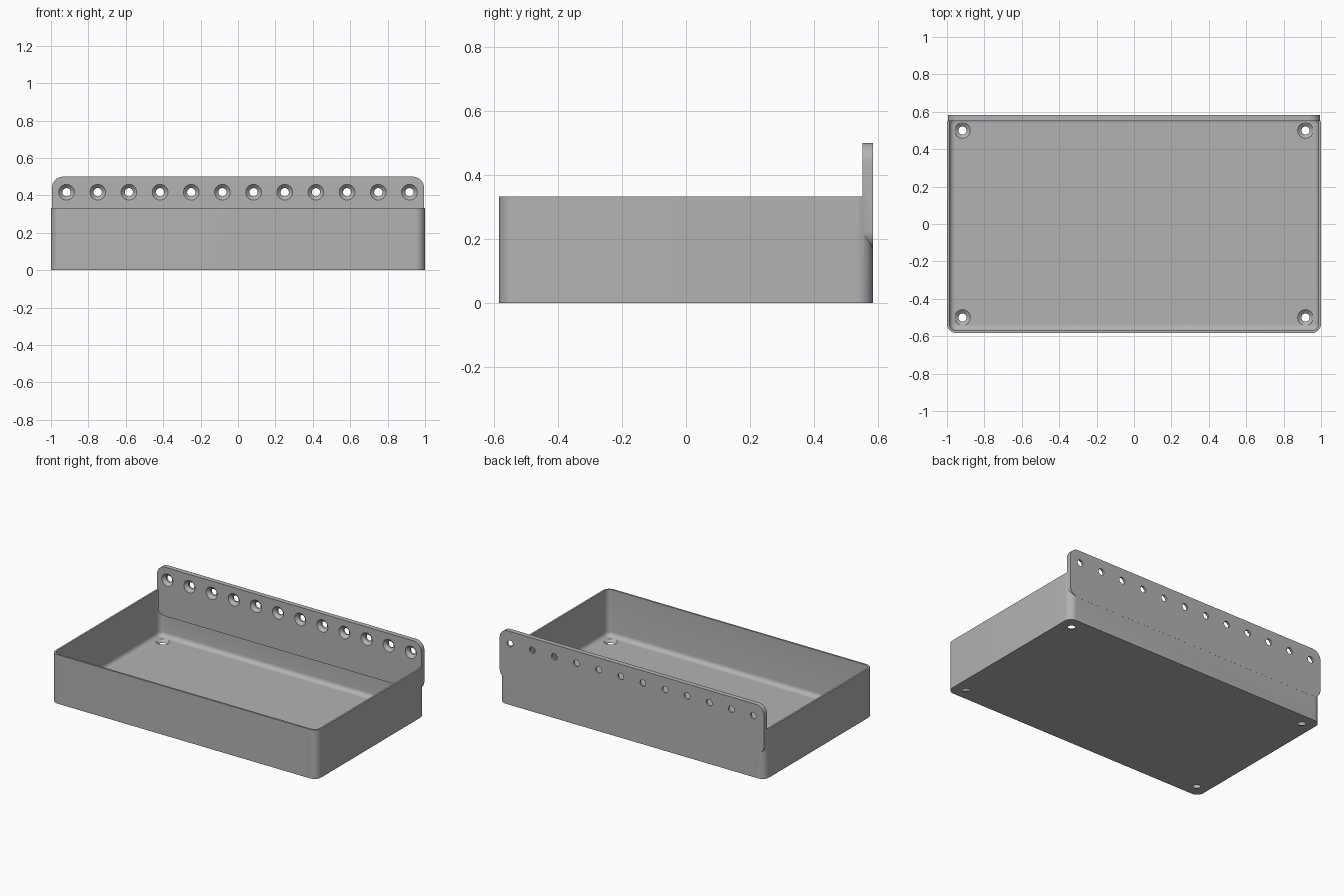
import bpy, bmesh
from math import sin, cos, pi, radians
from mathutils import Vector, Matrix

if "Cube" in bpy.data.objects:
    bpy.data.objects.remove(bpy.data.objects["Cube"])

HALF_X, HALF_Y, HEIGHT = 1.0, 0.583, 0.333
WALL, FLOOR, CORNER, FILLET = 0.0125, 0.017, 0.05, 0.03
PLATE_X, PLATE_FRONT, PLATE_LOW, PLATE_TOP = 0.995, 0.55, 0.167, 0.5
HEAD, SHANK = 0.042, 0.022

grey = bpy.data.materials.new("grey plastic")
grey.use_nodes = True
grey.diffuse_color = (0.45, 0.45, 0.45, 1)
grey.node_tree.nodes["Principled BSDF"].inputs["Base Color"].default_value = (0.45, 0.45, 0.45, 1)


def rounded_rect(hx, hy, r, z, steps=10):
    """Ring of points around a rounded rectangle."""
    ring = []
    for q, (sx, sy) in enumerate([(1, 1), (-1, 1), (-1, -1), (1, -1)]):
        for i in range(steps + 1):
            a = (q + i / steps) * pi / 2
            ring.append(Vector((sx * (hx - r) + r * cos(a), sy * (hy - r) + r * sin(a), z)))
    return ring


def circle(r, z, steps=32):
    return [Vector((r * cos(2 * pi * i / steps), r * sin(2 * pi * i / steps), z)) for i in range(steps)]


def loft(bm, rings, matrix=Matrix()):
    """Closed solid through successive rings, capped at both ends."""
    rows = [[bm.verts.new(matrix @ p) for p in ring] for ring in rings]
    n = len(rows[0])
    for low, high in zip(rows, rows[1:]):
        for i in range(n):
            j = (i + 1) % n
            bm.faces.new((low[i], low[j], high[j], high[i]))
    bm.faces.new(rows[0][::-1])
    bm.faces.new(rows[-1])


def make_object(name, bm):
    bmesh.ops.recalc_face_normals(bm, faces=bm.faces[:])
    mesh = bpy.data.meshes.new(name)
    bm.to_mesh(mesh)
    bm.free()
    mesh.materials.append(grey)
    obj = bpy.data.objects.new(name, mesh)
    bpy.context.collection.objects.link(obj)
    return obj


def combine(target, other, operation):
    mod = target.modifiers.new(operation.lower(), "BOOLEAN")
    mod.operation, mod.solver, mod.object = operation, "EXACT", other
    bpy.ops.object.select_all(action="DESELECT")
    bpy.context.view_layer.objects.active = target
    target.select_set(True)
    bpy.ops.object.modifier_apply(modifier=mod.name)
    bpy.data.objects.remove(other)


# Open tray with a filleted inner floor
bm = bmesh.new()
rings = [rounded_rect(HALF_X, HALF_Y, CORNER, z) for z in (0, HEIGHT)]
rings.append(rounded_rect(HALF_X - WALL, HALF_Y - WALL, CORNER - WALL, HEIGHT))
for i in range(7):
    a = i / 6 * pi / 2
    inset = WALL + FILLET * (1 - cos(a))
    rings.append(rounded_rect(HALF_X - inset, HALF_Y - inset, CORNER - inset,
                              FLOOR + FILLET * (1 - sin(a))))
loft(bm, rings)
tray = make_object("tray_with_hanging_plate", bm)

# Upright plate with rounded corners, standing along the back wall
upright = Matrix.Translation((0, 0, (PLATE_LOW + PLATE_TOP) / 2)) @ Matrix.Rotation(pi / 2, 4, "X")
bm = bmesh.new()
loft(bm, [rounded_rect(PLATE_X, (PLATE_TOP - PLATE_LOW) / 2, 0.06, -y)
          for y in (HALF_Y + 0.0004, PLATE_FRONT)], upright)
combine(tray, make_object("plate", bm), "UNION")

# Countersunk screw holes: a row through the plate, one per floor corner
bm = bmesh.new()


def drill(matrix, depth):
    extra = 0.005
    slope = (HEAD - SHANK) / depth
    loft(bm, [circle(SHANK, -0.05), circle(SHANK, -depth),
              circle(HEAD + slope * extra, extra)], matrix)


for i in range(12):
    x = (i - 5.5) / 6
    drill(Matrix.Translation((x, PLATE_FRONT, 0.417)) @ Matrix.Rotation(pi / 2, 4, "X"), 0.02)
for sx in (-1, 1):
    for sy in (-1, 1):
        drill(Matrix.Translation((sx * 0.917, sy * 0.5, FLOOR)), 0.016)
combine(tray, make_object("screw_holes", bm), "DIFFERENCE")

bpy.ops.object.shade_smooth_by_angle(angle=radians(30))
